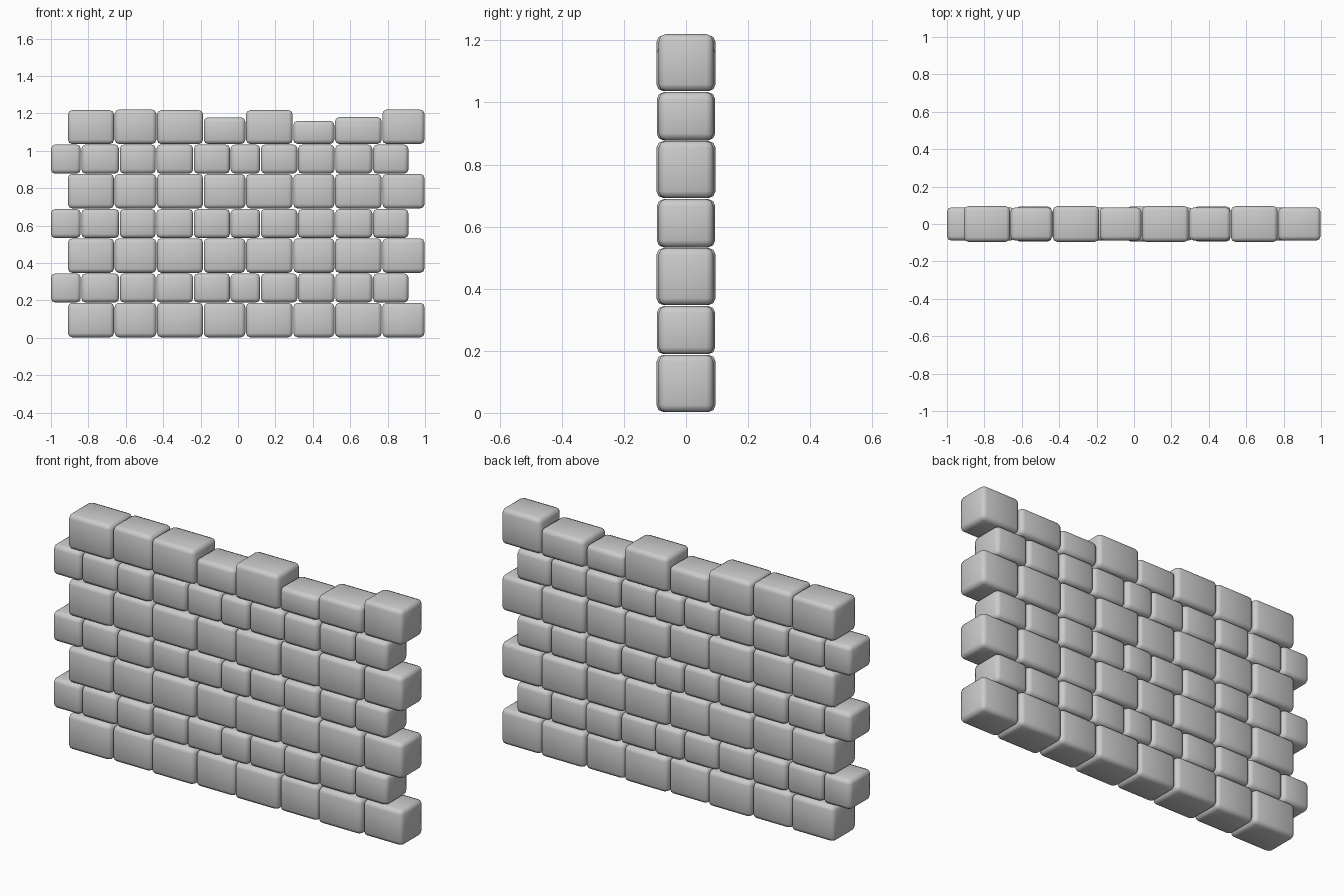
import bpy, bmesh

if "Cube" in bpy.data.objects:
    bpy.data.objects.remove(bpy.data.objects["Cube"])


def stone(name, x0, x1, z0, z1, half_depth):
    """One rounded block spanning x0..x1 and z0..z1."""
    bm = bmesh.new()
    bmesh.ops.create_cube(bm, size=1)
    for v in bm.verts:
        v.co.x = x1 if v.co.x > 0 else x0
        v.co.y = half_depth if v.co.y > 0 else -half_depth
        v.co.z = z1 if v.co.z > 0 else z0
    bmesh.ops.bevel(bm, geom=bm.edges[:], offset=0.022, segments=2,
                    profile=0.5, affect='EDGES')
    for f in bm.faces:
        f.smooth = True
    mesh = bpy.data.meshes.new(name)
    bm.to_mesh(mesh)
    bm.free()
    ob = bpy.data.objects.new(name, mesh)
    bpy.context.collection.objects.link(ob)


# Large courses: alternating long and short stones
BIG_X = [-0.911, -0.661, -0.435, -0.185, 0.041, 0.294, 0.517, 0.77, 0.999]
# Small courses: narrower stones, shifted to the left
SMALL_X = [-1.002, -0.839, -0.634, -0.438, -0.238, -0.041, 0.12, 0.319, 0.518, 0.72, 0.913]
DEEP_SMALL = {2, 5, 7}
# Uneven top course
TOP_Z = [1.217, 1.22, 1.217, 1.178, 1.217, 1.16, 1.18, 1.22]
GAP = 0.002
PITCH = 0.3445

for course in range(4):
    z = course * PITCH
    for i, (a, b) in enumerate(zip(BIG_X, BIG_X[1:])):
        top = TOP_Z[i] if course == 3 else z + 0.187
        stone(f"large_stone_{course}_{i}", a + GAP, b - GAP, z + 0.003, top,
              0.095 if i % 2 == 0 else 0.088)

for course in range(3):
    z = course * PITCH + 0.189
    for i, (a, b) in enumerate(zip(SMALL_X, SMALL_X[1:])):
        stone(f"small_stone_{course}_{i}", a + GAP, b - GAP, z, z + 0.155,
              0.094 if i in DEEP_SMALL else 0.088)
